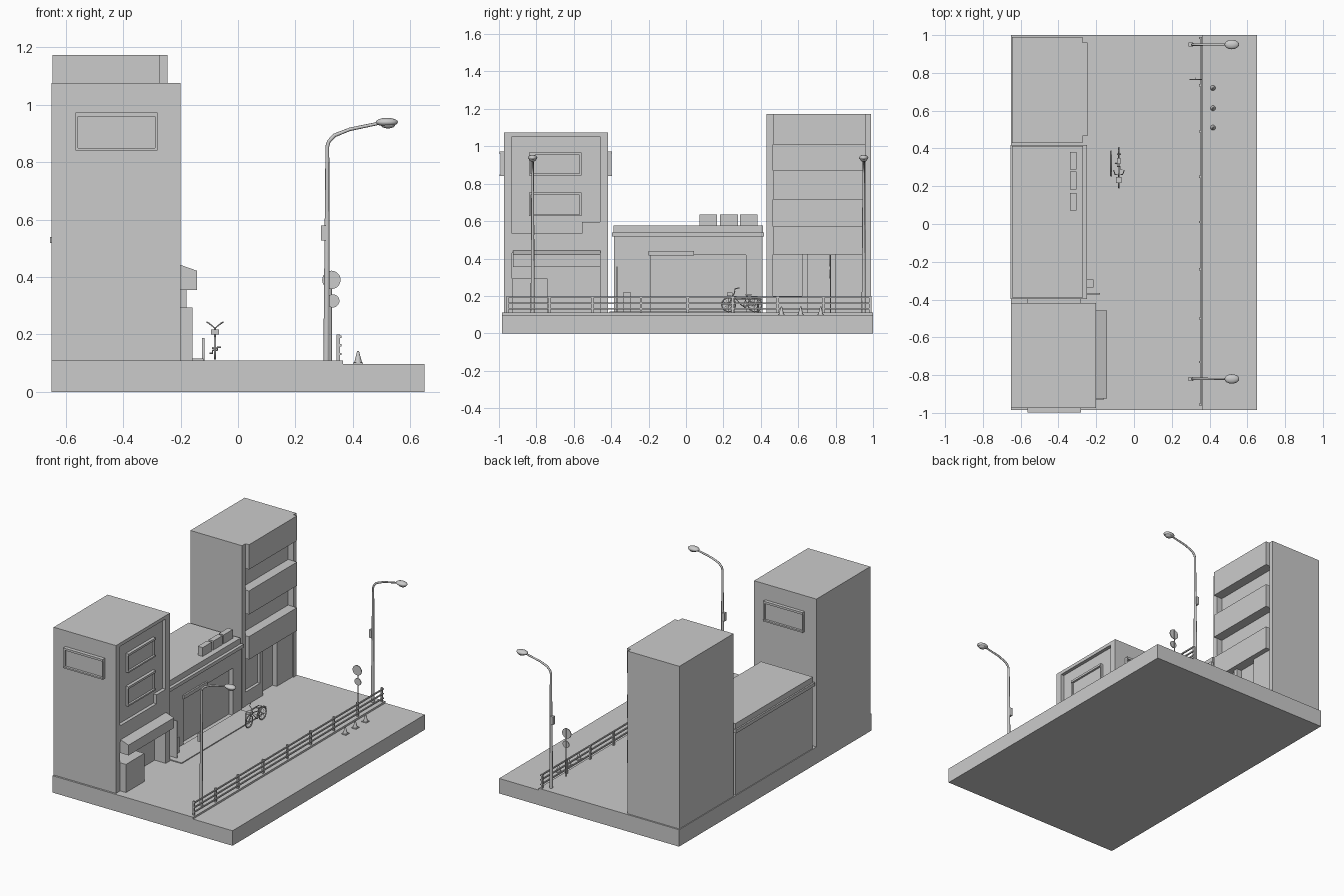
import bpy, bmesh, math
from mathutils import Matrix, Vector

old = bpy.data.objects.get("Cube")
if old:
    bpy.data.objects.remove(old)

grey = bpy.data.materials.new("plain grey")
grey.use_nodes = True
grey.diffuse_color = (0.6, 0.6, 0.6, 1)
grey.node_tree.nodes["Principled BSDF"].inputs["Base Color"].default_value = grey.diffuse_color


def finish(name, bm):
    me = bpy.data.meshes.new(name)
    bmesh.ops.recalc_face_normals(bm, faces=bm.faces[:])
    bm.to_mesh(me)
    bm.free()
    me.materials.append(grey)
    ob = bpy.data.objects.new(name, me)
    bpy.context.collection.objects.link(ob)
    return ob


def boxes(name, *specs):
    """Each spec is x0, x1, y0, y1, z0, z1."""
    bm = bmesh.new()
    for x0, x1, y0, y1, z0, z1 in specs:
        m = Matrix.Translation(((x0 + x1) / 2, (y0 + y1) / 2, (z0 + z1) / 2))
        m = m @ Matrix.Diagonal((x1 - x0, y1 - y0, z1 - z0, 1))
        bmesh.ops.create_cube(bm, size=1, matrix=m)
    return finish(name, bm)


def prism(name, profile, y0, y1):
    """Extrude an x-z outline along y."""
    bm = bmesh.new()
    face = bm.faces.new([bm.verts.new((x, y0, z)) for x, z in profile])
    out = bmesh.ops.extrude_face_region(bm, geom=[face])
    verts = [g for g in out["geom"] if isinstance(g, bmesh.types.BMVert)]
    bmesh.ops.translate(bm, verts=verts, vec=(0, y1 - y0, 0))
    return finish(name, bm)


def tube(name, pts, r, radii=None, sides=2, cyclic=False):
    cu = bpy.data.curves.new(name, "CURVE")
    cu.dimensions = "3D"
    cu.bevel_depth = r
    cu.bevel_resolution = sides
    cu.use_fill_caps = True
    sp = cu.splines.new("POLY")
    sp.points.add(len(pts) - 1)
    sp.use_cyclic_u = cyclic
    for i, p in enumerate(pts):
        sp.points[i].co = (*p, 1)
        sp.points[i].radius = radii[i] if radii else 1
    cu.materials.append(grey)
    ob = bpy.data.objects.new(name, cu)
    bpy.context.collection.objects.link(ob)
    return ob


def cone(name, loc, r1, r2, depth, rot=None, sides=20):
    bm = bmesh.new()
    m = Matrix.Translation(loc) @ (rot or Matrix())
    bmesh.ops.create_cone(bm, cap_ends=True, segments=sides, radius1=r1,
                          radius2=r2, depth=depth, matrix=m)
    return finish(name, bm)


def window(name, axis, wall, out, u0, u1, z0, z1, t=0.014):
    """Raised frame with a set-back pane; out is the signed projection."""
    def spec(a, b, c, d, depth):
        lo, hi = sorted((wall - out * 0.2, wall + out * depth))
        return (lo, hi, a, b, c, d) if axis == "x" else (a, b, lo, hi, c, d)
    boxes(name,
          spec(u0, u1, z1 - t, z1, 1), spec(u0, u1, z0, z0 + t * 0.7, 1),
          spec(u0, u0 + t * 0.6, z0, z1, 0.8), spec(u1 - t * 0.6, u1, z0, z1, 0.8),
          spec(u0, u1, z0, z1, 0.35))


# Ground with a lower road beyond the kerb
prism("ground", [(-0.65, 0), (0.65, 0), (0.65, 0.098), (0.365, 0.098),
                 (0.365, 0.11), (-0.65, 0.11)], -0.985, 1.0)
boxes("shop_step", (-0.26, -0.12, -0.41, 0.4, 0.1, 0.116))

# Front building: core plus a facade around two recesses
G = 0.109
FA, BA = -0.973, -0.417
boxes("front_building", (-0.65, -0.28, FA, BA, G, 1.075))
boxes("front_building_facade",
      (-0.28, -0.2, FA, -0.93, G, 1.075), (-0.28, -0.2, -0.46, BA, G, 1.075),
      (-0.28, -0.2, -0.93, -0.46, 1.053, 1.075), (-0.28, -0.2, -0.93, -0.46, 0.43, 0.535),
      (-0.28, -0.222, -0.93, -0.46, 0.535, 1.053),
      (-0.28, -0.2, -0.555, -0.46, 0.535, 0.594))
for z0, z1 in ((0.845, 0.968), (0.626, 0.754)):
    window("facade_window", "x", -0.222, 0.02, -0.84, -0.56, z0, z1)
window("front_window", "y", FA, -0.024, -0.565, -0.28, 0.84, 0.972)
window("rear_window", "y", BA, 0.022, -0.565, -0.28, 0.84, 0.972)
prism("awning", [(-0.21, 0.355), (-0.143, 0.355), (-0.143, 0.422), (-0.2, 0.442),
                 (-0.21, 0.442)], -0.925, -0.457)
boxes("shop_counter", (-0.28, -0.158, -0.93, -0.74, G, 0.294))

# Middle shop: walls, shallow shutter opening, roof and roof units
boxes("shop_walls", (-0.645, -0.29, -0.385, 0.41, G, 0.52),
      (-0.29, -0.26, -0.385, -0.19, G, 0.52), (-0.29, -0.26, 0.32, 0.41, G, 0.52),
      (-0.29, -0.26, -0.19, 0.32, 0.418, 0.52))
boxes("shop_sign", (-0.265, -0.25, -0.2, 0.043, 0.416, 0.439))
boxes("shop_eave", (-0.655, -0.25, -0.396, 0.417, 0.518, 0.54))
boxes("shop_roof", (-0.645, -0.27, -0.388, 0.412, 0.54, 0.577))
for y in (0.118, 0.23, 0.335):
    boxes("roof_unit", (-0.34, -0.305, y - 0.047, y + 0.047, 0.575, 0.635))
boxes("side_board", (-0.26, -0.18, -0.372, -0.366, 0.11, 0.358))
boxes("vending_box", (-0.26, -0.215, -0.337, -0.294, 0.11, 0.218))

# Back building: recessed core, side piers and projecting balcony bands
FC, BC = 0.43, 0.99
boxes("back_building", (-0.645, -0.31, FC, BC, G, 1.172))
boxes("back_building_piers", (-0.31, -0.272, FC, 0.465, G, 1.172),
      (-0.31, -0.272, 0.96, BC, G, 1.172))
for z0, z1 in ((1.01, 1.172), (0.716, 0.87), (0.422, 0.572)):
    boxes("balcony_band", (-0.31, -0.246, 0.465, 0.96, z0, z1))
boxes("ground_floor_front", (-0.31, -0.275, 0.465, 0.62, G, 0.2),
      (-0.31, -0.275, 0.62, 0.65, G, 0.422), (-0.31, -0.28, 0.8, 0.96, G, 0.422),
      (-0.31, -0.295, 0.465, 0.62, 0.2, 0.422))

# Street lamps
for y in (-0.82, 0.95):
    tube("lamp_pole", [(0.308, y, 0.109), (0.311, y, 0.855), (0.316, y, 0.872),
                       (0.336, y, 0.893), (0.389, y, 0.914), (0.49, y, 0.935)],
         0.011, [1, 0.6, 0.6, 0.6, 0.55, 0.5])
    boxes("lamp_control_box", (0.289, 0.308, y - 0.01, y + 0.01, 0.527, 0.58))
    for nm, x, z, sx, sy, sz in (("lamp_head", 0.518, 0.939, 0.039, 0.025, 0.015),
                                 ("lamp_glass", 0.522, 0.931, 0.026, 0.019, 0.014)):
        bm = bmesh.new()
        bmesh.ops.create_uvsphere(bm, u_segments=16, v_segments=8, radius=1,
                                  matrix=Matrix.Translation((x, y, z)) @
                                  Matrix.Diagonal((sx, sy, sz, 1)))
        for f in bm.faces:
            f.smooth = True
        finish(nm, bm)

# Fence along the kerb
for y in (0.985, 0.735, 0.49, 0.25, 0.01, -0.24, -0.5, -0.73, -0.955):
    boxes("fence_post", (0.343, 0.355, y - 0.006, y + 0.006, 0.109, 0.2))
for z in (0.192, 0.162, 0.132):
    boxes("fence_rail", (0.352, 0.36, -0.96, 0.99, z - 0.004, z + 0.004))

# Round road signs
turn = Matrix.Rotation(math.pi / 2, 4, "X")
tube("sign_pole", [(0.325, 0.772, 0.109), (0.325, 0.772, 0.42)], 0.003)
cone("large_sign", (0.325, 0.766, 0.39), 0.032, 0.032, 0.005, turn, 28)
cone("small_sign", (0.33, 0.766, 0.317), 0.023, 0.023, 0.005, turn, 28)

# Traffic cones
for y in (0.72, 0.613, 0.51):
    boxes("cone_base", (0.401, 0.435, y - 0.017, y + 0.017, 0.097, 0.102))
    cone("traffic_cone", (0.418, y, 0.122), 0.014, 0.003, 0.042)

# Bicycle rack
tube("bicycle_rack", [(-0.121, 0.255, 0.11), (-0.121, 0.255, 0.185),
                      (-0.121, 0.385, 0.185), (-0.121, 0.385, 0.11)], 0.005)

# Bicycle, facing the front
BX = -0.08
for y in (0.228, 0.368):
    ring = [(BX, y + 0.037 * math.cos(a), 0.153 + 0.037 * math.sin(a))
            for a in (math.tau * i / 24 for i in range(24))]
    tube("bicycle_wheel", ring, 0.004, sides=1, cyclic=True)
    for p, q in zip(ring[:12:2], ring[12::2]):
        tube("bicycle_spoke", [p, q], 0.0008, sides=0)
    tube("bicycle_hub", [(BX - 0.01, y, 0.153), (BX + 0.01, y, 0.153)], 0.004)


def side(*pts):
    return [(BX, y, z) for y, z in pts]


for nm, pts in (("fork", side((0.228, 0.153), (0.254, 0.205), (0.262, 0.225))),
                ("down_tube", side((0.25, 0.2), (0.305, 0.145), (0.33, 0.205))),
                ("top_tube", side((0.252, 0.198), (0.325, 0.186))),
                ("chain_stay", side((0.305, 0.145), (0.368, 0.153), (0.325, 0.188))),
                ("mudguard", side((0.33, 0.18), (0.35, 0.197), (0.378, 0.197), (0.405, 0.18)))):
    tube("bicycle_" + nm, pts, 0.003)
tube("bicycle_handlebar", [(BX + x, y, z) for x, y, z in (
    (-0.028, 0.285, 0.243), (-0.02, 0.262, 0.238), (0, 0.26, 0.222),
    (0.02, 0.262, 0.238), (0.028, 0.285, 0.243))], 0.0025)
tube("bicycle_pedals", [(BX + x, y, z) for x, y, z in (
    (-0.02, 0.32, 0.135), (-0.008, 0.32, 0.135), (-0.008, 0.305, 0.145),
    (0.008, 0.305, 0.145), (0.008, 0.29, 0.155), (0.02, 0.29, 0.155))], 0.0025)
boxes("bicycle_saddle", (BX - 0.009, BX + 0.009, 0.318, 0.35, 0.203, 0.211))
boxes("bicycle_basket", (BX - 0.014, BX + 0.014, 0.218, 0.248, 0.2, 0.218))
